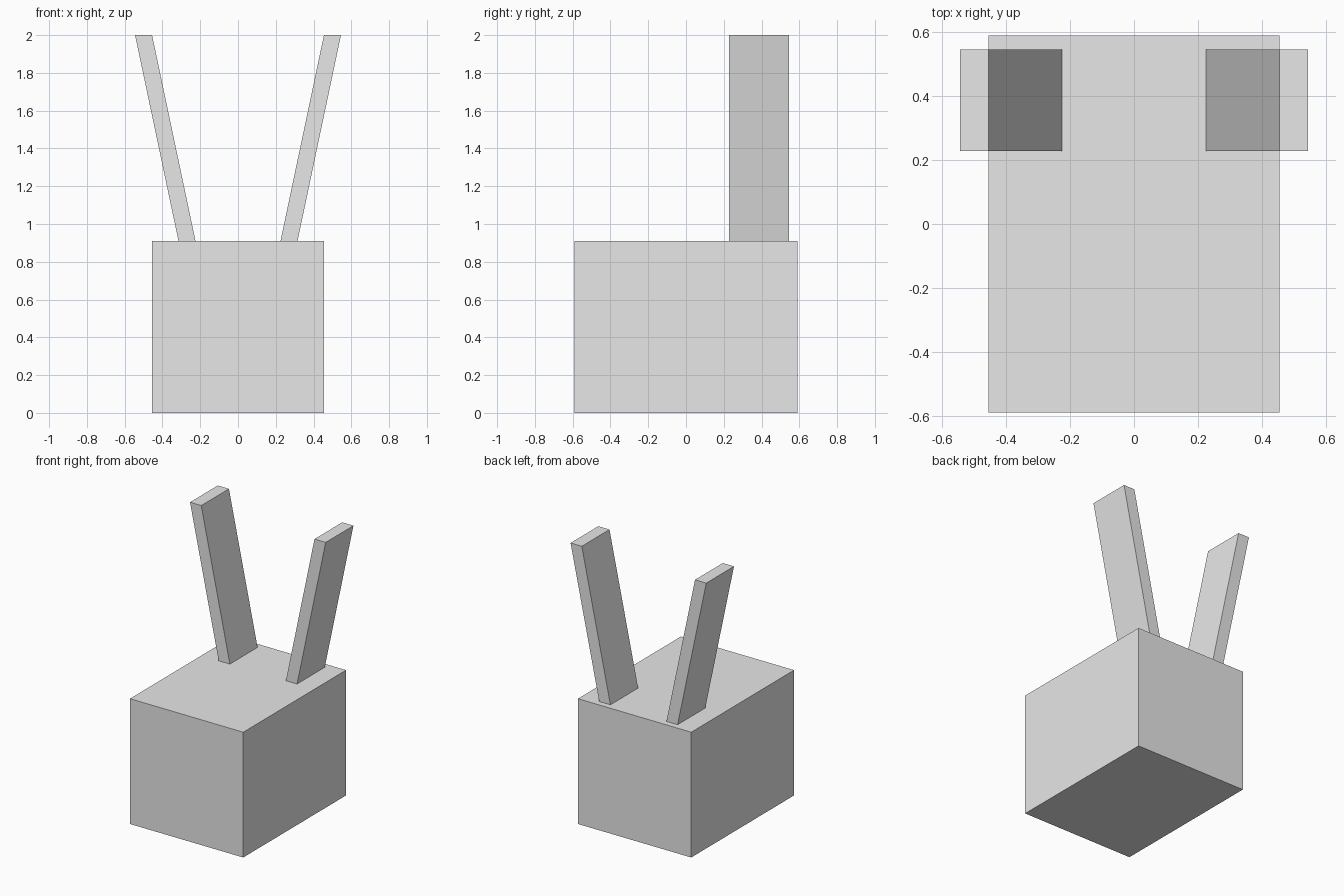
import bpy
import bmesh

default_cube = bpy.data.objects.get("Cube")
if default_cube:
    bpy.data.objects.remove(default_cube, do_unlink=True)

grey = bpy.data.materials.new("light_grey")
grey.use_nodes = True
colour = (0.8, 0.8, 0.8, 1)
grey.diffuse_color = colour
grey.node_tree.nodes["Principled BSDF"].inputs["Base Color"].default_value = colour

BODY_TOP = 0.91


def box(name, low, high, lean=0.0):
    """Box between two corners, its top shifted sideways by lean."""
    bm = bmesh.new()
    bmesh.ops.create_cube(bm, size=1)
    for v in bm.verts:
        at_top = v.co.z > 0
        v.co = [h if c > 0 else l for c, l, h in zip(v.co, low, high)]
        if at_top:
            v.co.x += lean
    mesh = bpy.data.meshes.new(name)
    bm.to_mesh(mesh)
    bm.free()
    mesh.materials.append(grey)
    obj = bpy.data.objects.new(name, mesh)
    bpy.context.collection.objects.link(obj)
    return obj


# Solid block body
box("body", (-0.455, -0.59, 0), (0.455, 0.59, BODY_TOP))

# Two slats leaning outward near the back
for side, name in ((1, "left_slat"), (-1, "right_slat")):
    centre = side * 0.27
    box(name, (centre - 0.045, 0.228, BODY_TOP),
        (centre + 0.045, 0.546, 2), lean=side * 0.23)
